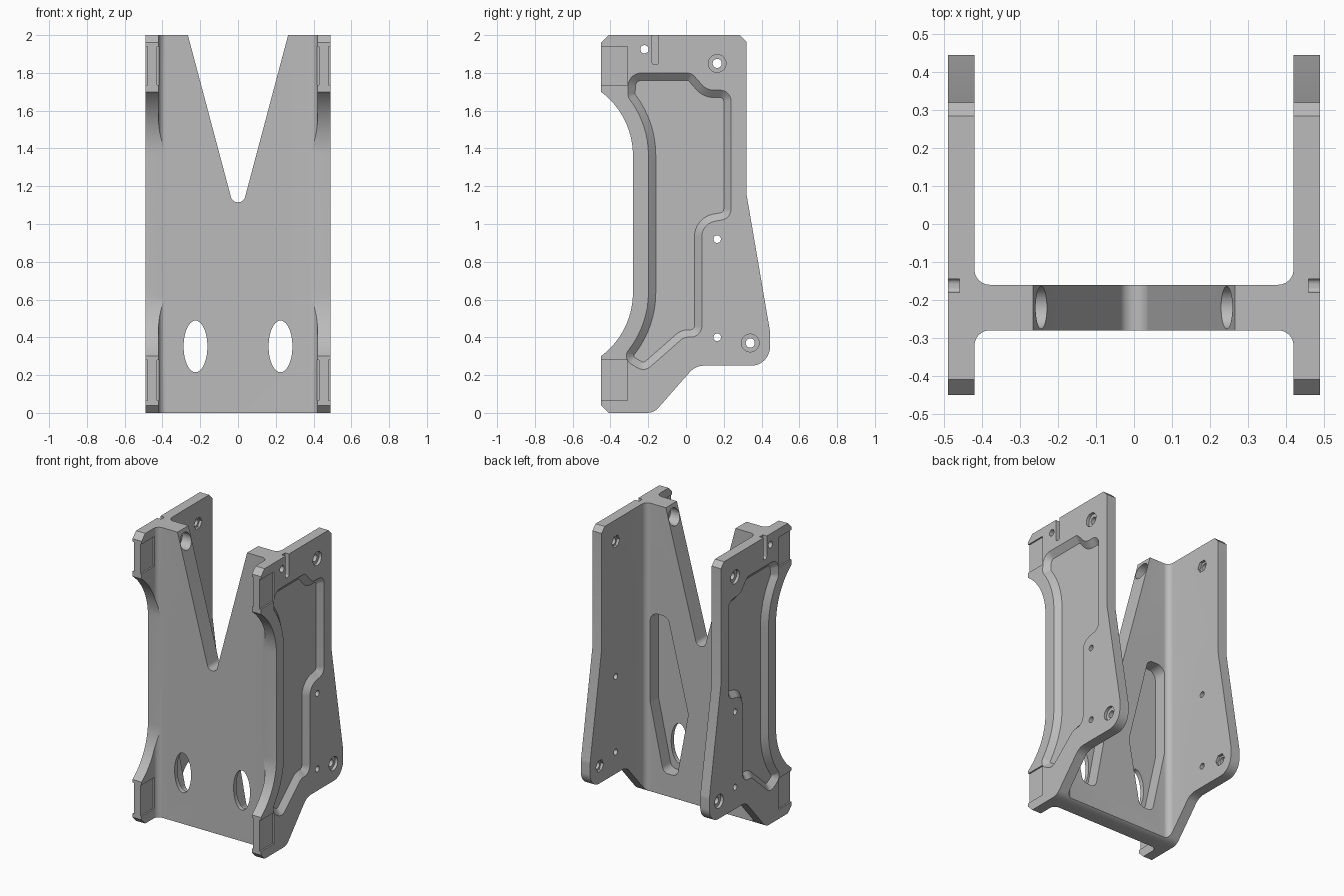
import bpy
import bmesh
from math import cos, sin, pi, radians
from mathutils import Vector

cube = bpy.data.objects.get("Cube")
if cube:
    bpy.data.objects.remove(cube, do_unlink=True)

metal = bpy.data.materials.new("plain_grey")
metal.use_nodes = True
grey = (0.5, 0.5, 0.5, 1)
metal.diffuse_color = grey
metal.node_tree.nodes["Principled BSDF"].inputs["Base Color"].default_value = grey


def rounded(corners, steps=8):
    """Turn (u, v, radius) corners into an outline with arcs."""
    out = []
    for i, c in enumerate(corners):
        p = Vector(c[:2])
        r = c[2] if len(c) > 2 else 0
        if not r:
            out.append(p)
            continue
        a = (Vector(corners[i - 1][:2]) - p).normalized()
        b = (Vector(corners[(i + 1) % len(corners)][:2]) - p).normalized()
        half = a.angle(b) / 2
        centre = p + (a + b).normalized() * (r / sin(half))
        reach = r * cos(half) / sin(half)
        start, end = p + a * reach - centre, p + b * reach - centre
        for k in range(steps + 1):
            out.append(centre + start.lerp(end, k / steps).normalized() * r)
    return out


def inset(points, d):
    """Shift a counter-clockwise outline inwards by d."""
    out = []
    for i, p in enumerate(points):
        a = (p - points[i - 1]).normalized()
        b = (points[(i + 1) % len(points)] - p).normalized()
        na, nb = Vector((-a.y, a.x)), Vector((-b.y, b.x))
        n = (na + nb).normalized()
        out.append(p + n * (d / max(n.dot(na), 0.3)))
    return out


def ellipse(u, v, ru, rv, n=32):
    return [Vector((u + ru * cos(2 * pi * k / n), v + rv * sin(2 * pi * k / n)))
            for k in range(n)]


def rect(u0, u1, v0, v1):
    return [Vector(p) for p in ((u0, v0), (u1, v0), (u1, v1), (u0, v1))]


def prism(name, points, axis, start, end, end_points=None):
    """Extrude an outline along an axis, optionally to a second outline."""
    def place(p, w):
        return {"x": (w, p.x, p.y), "y": (p.x, w, p.y), "z": (p.x, p.y, w)}[axis]
    bm = bmesh.new()
    low = [bm.verts.new(place(p, start)) for p in points]
    high = [bm.verts.new(place(p, end)) for p in end_points or points]
    bm.faces.new(low[::-1])
    bm.faces.new(high)
    n = len(low)
    for i in range(n):
        j = (i + 1) % n
        bm.faces.new((low[i], low[j], high[j], high[i]))
    bm.normal_update()
    if bm.calc_volume(signed=True) < 0:
        bmesh.ops.reverse_faces(bm, faces=bm.faces[:])
    mesh = bpy.data.meshes.new(name)
    bm.to_mesh(mesh)
    bm.free()
    mesh.materials.append(metal)
    obj = bpy.data.objects.new(name, mesh)
    bpy.context.scene.collection.objects.link(obj)
    return obj


def volume(mesh):
    bm = bmesh.new()
    bm.from_mesh(mesh)
    result = bm.calc_volume(signed=True)
    bm.free()
    return result


def carve(target, cutter, operation="DIFFERENCE"):
    """Cut the target, accepting only a solid that lost some material."""
    before = volume(target.data)
    for solver in ("EXACT", "MANIFOLD"):
        mod = target.modifiers.new("carve", "BOOLEAN")
        mod.operation, mod.solver, mod.object = operation, solver, cutter
        bpy.context.view_layer.update()
        graph = bpy.context.evaluated_depsgraph_get()
        mesh = bpy.data.meshes.new_from_object(target.evaluated_get(graph))
        target.modifiers.clear()
        if before * 0.5 < volume(mesh) < before:
            target.data = mesh
            break
    bpy.data.objects.remove(cutter, do_unlink=True)


# H-shaped section: two side plates joined by a web with fillets
half = [(0.42, -0.28, 0.04), (0.42, -0.5), (0.49, -0.5),
        (0.49, 0.5), (0.42, 0.5), (0.42, -0.16, 0.04)]
section = half + [(-c[0],) + c[1:] for c in reversed(half)]
bracket = prism("bracket_body", rounded(section), "z", -0.1, 2.1)

# Side silhouette
side = [(-0.41, 0), (-0.17, 0, 0.08), (0.05, 0.25, 0.1), (0.445, 0.25, 0.1),
        (0.445, 0.43, 0.1), (0.32, 1.16), (0.32, 1.965), (0.285, 2), (-0.41, 2),
        (-0.45, 1.96), (-0.45, 1.7), (-0.281, 1.573, 0.42),
        (-0.281, 0.427, 0.42), (-0.45, 0.3), (-0.45, 0.04)]
carve(bracket, prism("silhouette", rounded(side, 14), "x", -0.6, 0.6), "INTERSECT")

# V notch in the web
notch = [(-0.03, 1.115, 0.037), (0.03, 1.115, 0.037), (0.292, 2.1), (-0.292, 2.1)]
carve(bracket, prism("notch", rounded(notch), "y", -0.36, -0.1))

# Outlines shared by both sides
recess = rounded([(-0.34, 0.287, 0.05), (-0.22, 0.215, 0.06), (-0.01, 0.4, 0.06),
                  (0.085, 0.4, 0.06), (0.085, 1.0, 0.08), (0.24, 1.03, 0.06),
                  (0.24, 1.71, 0.06), (0.11, 1.71, 0.08), (0.03, 1.8, 0.05),
                  (-0.305, 1.8, 0.07), (-0.31, 1.674, 0.05),
                  (-0.2, 1.527, 0.49), (-0.2, 0.473, 0.49)])
slot = rounded([(-0.18, 1.845, 0.012), (-0.145, 1.845, 0.012),
                (-0.145, 2.1), (-0.18, 2.1)], 4)
pocket = [(0.18, 0.17, 0.045), (0.285, 0.17, 0.045), (0.385, 0.63, 0.03),
          (0.385, 1.25, 0.06), (0.25, 1.25, 0.05), (0.095, 0.62, 0.02)]

for s in (1, -1):
    # Sloped recess on the outer face
    carve(bracket, prism("recess", recess, "x", s * 0.491, s * 0.455, inset(recess, 0.04)))
    carve(bracket, prism("slot", slot, "x", s * 0.46, s * 0.55))

    # Shallow pads on both faces at the front lugs
    for z0, z1 in ((0.065, 0.28), (1.735, 1.94)):
        pad = rect(-0.5, -0.31, z0, z1)
        carve(bracket, prism("outer_pad", pad, "x", s * 0.48, s * 0.55))
        carve(bracket, prism("inner_pad", pad, "x", s * 0.37, s * 0.43))

    # Bolt holes with a round seat outside and a hex seat inside
    for y, z in ((0.165, 1.85), (0.34, 0.37)):
        carve(bracket, prism("bolt_hole", ellipse(y, z, 0.024, 0.024), "x", s * 0.4, s * 0.55))
        carve(bracket, prism("bolt_seat", ellipse(y, z, 0.047, 0.047), "x", s * 0.47, s * 0.55))
        carve(bracket, prism("nut_seat", ellipse(y, z, 0.042, 0.042, 6), "x", s * 0.4, s * 0.438))
    for z in (0.4, 0.92):
        carve(bracket, prism("pin_hole", ellipse(0.165, z, 0.02, 0.02), "x", s * 0.4, s * 0.55))

    # Stepped bore running sideways from the notch wall
    carve(bracket, prism("bore", ellipse(-0.22, 1.92, 0.056, 0.056), "x", s * 0.15, s * 0.31))
    carve(bracket, prism("bore_pin", ellipse(-0.22, 1.925, 0.022, 0.022), "x", s * 0.15, s * 0.55))

    # Back pocket of the web and the oval opening through it
    outline = rounded([(s * c[0],) + c[1:] for c in pocket])
    carve(bracket, prism("pocket", outline, "y", -0.25, -0.1))
    carve(bracket, prism("oval", ellipse(s * 0.225, 0.352, 0.063, 0.137, 40), "y", -0.35, -0.12))

# Smooth fillets, crisp edges
bpy.ops.object.select_all(action="DESELECT")
bracket.select_set(True)
bpy.context.view_layer.objects.active = bracket
bpy.ops.object.shade_smooth_by_angle(angle=radians(25))
